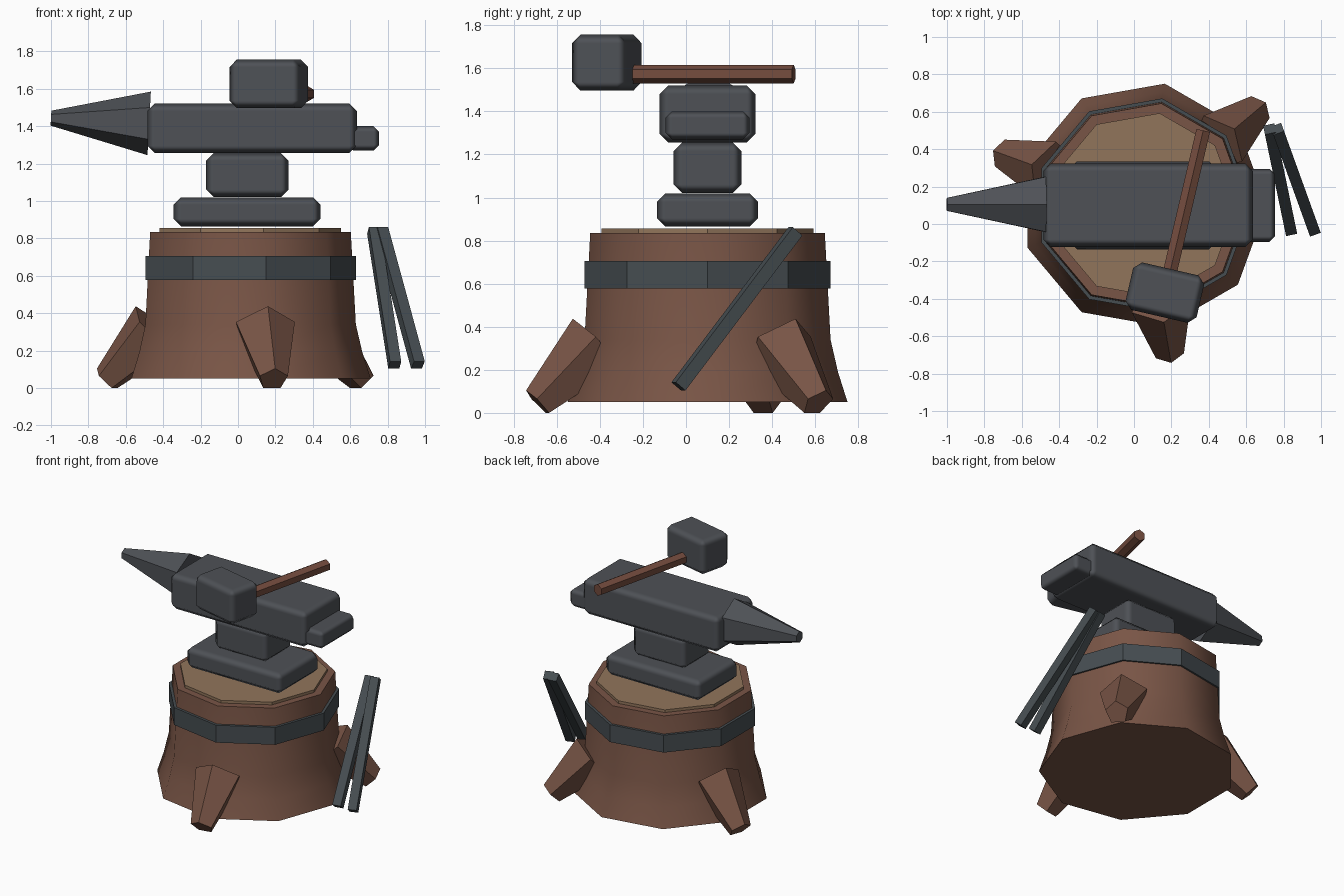
import bpy, bmesh, math
from mathutils import Vector

if "Cube" in bpy.data.objects:
    bpy.data.objects.remove(bpy.data.objects["Cube"])


def material(name, rgb):
    m = bpy.data.materials.new(name)
    lin = [((c / 255 + 0.055) / 1.055) ** 2.4 for c in rgb]
    m.diffuse_color = (*lin, 1)
    m.use_nodes = True
    m.node_tree.nodes["Principled BSDF"].inputs["Base Color"].default_value = m.diffuse_color
    return m


BARK = material("bark brown", (121, 85, 70))
CUT = material("cut wood tan", (145, 117, 91))
STEEL = material("dark steel", (78, 81, 86))
IRON = material("band iron", (70, 77, 81))
HANDLE = material("handle wood", (116, 76, 62))


def finish(bm, name, mat, smooth_angle=None):
    bmesh.ops.recalc_face_normals(bm, faces=bm.faces)
    if smooth_angle:
        for f in bm.faces:
            f.smooth = True
        for e in bm.edges:
            e.smooth = e.calc_face_angle(0) < math.radians(smooth_angle)
    me = bpy.data.meshes.new(name)
    bm.to_mesh(me)
    bm.free()
    me.materials.append(mat)
    ob = bpy.data.objects.new(name, me)
    bpy.context.collection.objects.link(ob)
    return ob


def loft(name, mat, rings, n, turn=0.0, up=(0, 0, 1), smooth_angle=None):
    """Capped n-sided solid through (centre, radius) rings along a straight axis."""
    rings = [(Vector(c), r) for c, r in rings]
    d = (rings[-1][0] - rings[0][0]).normalized()
    up = Vector(up)
    u = (up - up.dot(d) * d).normalized()
    v = d.cross(u)
    bm = bmesh.new()
    loops = []
    for c, r in rings:
        angles = [turn + 2 * math.pi * i / n for i in range(n)]
        loops.append([bm.verts.new(c + r * (math.cos(a) * u + math.sin(a) * v)) for a in angles])
    for a, b in zip(loops, loops[1:]):
        for i in range(n):
            j = (i + 1) % n
            bm.faces.new((a[i], a[j], b[j], b[i]))
    bm.faces.new(loops[0])
    bm.faces.new(loops[-1])
    return finish(bm, name, mat, smooth_angle)


def block(name, mat, centre, size, turn=0.0, bevel=0.04):
    """Box with single-cut chamfers."""
    bm = bmesh.new()
    bmesh.ops.create_cube(bm, size=1)
    bmesh.ops.scale(bm, vec=size, verts=bm.verts)
    for f in bm.faces:
        f.smooth = True
    ob = finish(bm, name, mat)
    ob.location = centre
    ob.rotation_euler.z = math.radians(turn)
    mod = ob.modifiers.new("chamfer", 'BEVEL')
    mod.width = bevel
    mod.segments = 1
    mod.harden_normals = True
    return ob


CX, CY = 0.05, 0.10


def upright(name, mat, profile, smooth_angle=None):
    return loft(name, mat, [((CX, CY, z), r) for r, z in profile], 9,
                up=(1, 0, 0), smooth_angle=smooth_angle)


# Stump, cut top and iron band
upright("stump", BARK, [(0.66, 0.05), (0.615, 0.19), (0.58, 0.34), (0.553, 0.835)], 45)
upright("stump_top", CUT, [(0.50, 0.82), (0.50, 0.855)])
upright("stump_band", IRON, [(0.58, 0.577), (0.58, 0.705)])

# Three roots
for i, deg in enumerate((40, 160, 280)):
    c, s = math.cos(math.radians(deg)), math.sin(math.radians(deg))
    loft(f"root_{i + 1}", BARK,
         [((CX + 0.519 * c, CY + 0.519 * s, 0.316), 0.168),
          ((CX + 0.80 * c, CY + 0.80 * s, 0.047), 0.08)], 5)

# Anvil
block("anvil_foot", STEEL, (0.048, 0.10, 0.942), (0.785, 0.47, 0.155))
block("anvil_waist", STEEL, (0.05, 0.10, 1.138), (0.44, 0.315, 0.235))
block("anvil_body", STEEL, (0.075, 0.10, 1.388), (1.12, 0.445, 0.265))
block("anvil_heel", STEEL, (0.67, 0.10, 1.335), (0.17, 0.39, 0.13), bevel=0.03)
loft("anvil_horn", STEEL, [((-0.475, 0.105, 1.415), 0.17), ((-1.0, 0.105, 1.443), 0.04)], 6)

# Hammer lying across the anvil
block("hammer_head", STEEL, (0.165, -0.367, 1.626), (0.39, 0.26, 0.26), turn=-13)
loft("hammer_handle", HANDLE, [((0.175, -0.33, 1.573), 0.043), ((0.37, 0.50, 1.573), 0.043)], 6)

# Tongs: two square bars leaning beside the stump
for side, x_top, x_low in (("inner", 0.725, 0.838), ("outer", 0.766, 0.962)):
    loft(f"tong_bar_{side}", IRON,
         [((x_top, 0.508, 0.843), 0.043), ((x_low, -0.035, 0.123), 0.043)], 4, turn=math.pi / 4)
